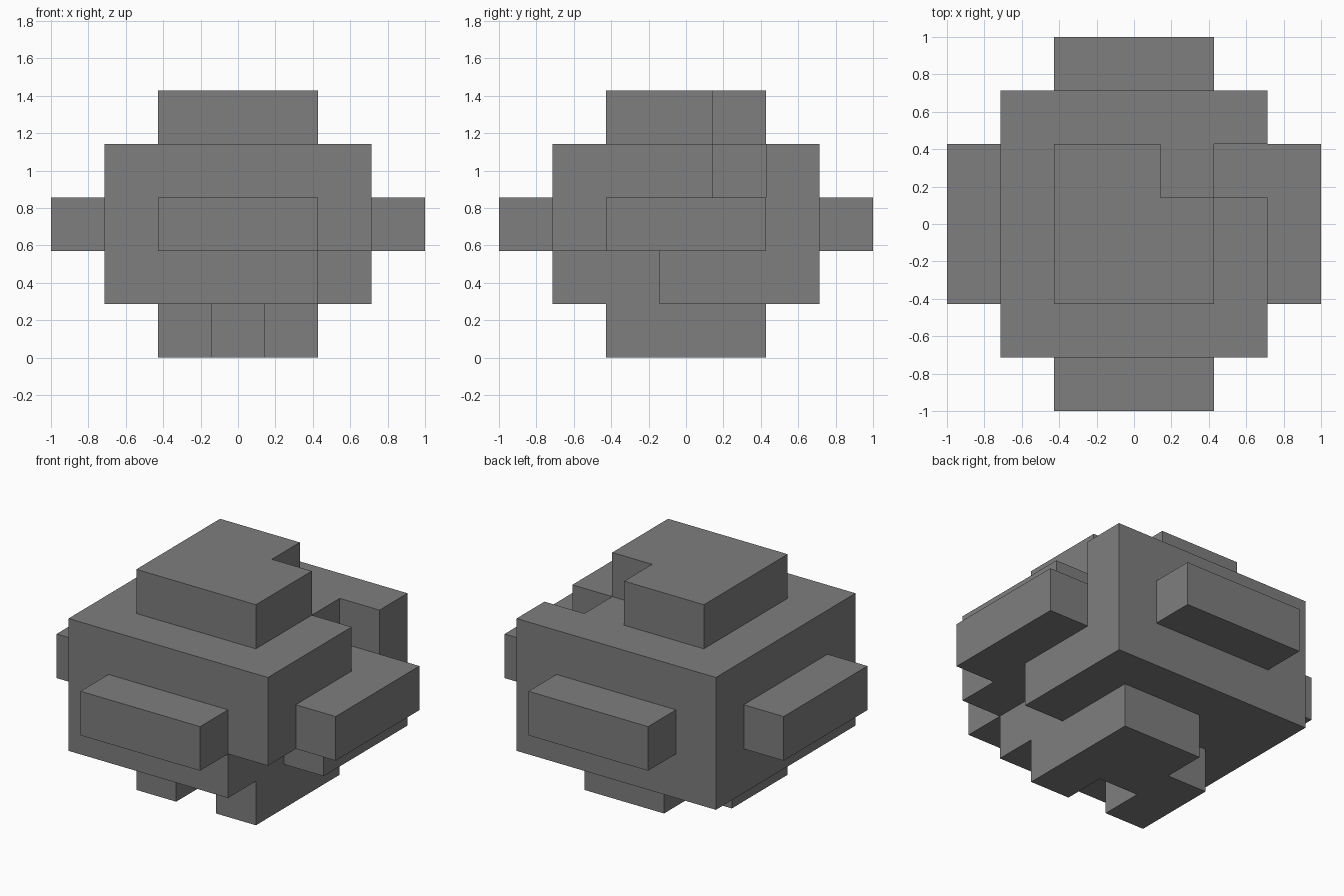
import bpy
import bmesh
from mathutils import Vector

if "Cube" in bpy.data.objects:
    bpy.data.objects.remove(bpy.data.objects["Cube"])

UNIT = 2 / 7  # edge of one cube cell


def cells(hx, hy, z0, z1):
    """Grid cells within +-hx, +-hy and layers z0..z1."""
    return {(x, y, z) for x in range(-hx, hx + 1)
            for y in range(-hy, hy + 1) for z in range(z0, z1 + 1)}


# Solid: wide core, top cap and base, and two crossing bars for the side arms
solid = cells(2, 2, 1, 3) | cells(1, 1, 0, 4) | cells(3, 1, 2, 2) | cells(1, 3, 2, 2)

# Missing cells: cap corner, right shoulder, lower right corner, base notches
solid -= {(1, 1, 4), (2, 1, 3), (2, -1, 1), (2, -2, 1), (0, -1, 0), (-1, 1, 0)}

# Outer skin: one quad wherever a filled cell meets an empty one
bm = bmesh.new()
for cell in sorted(solid):
    centre = Vector((cell[0], cell[1], cell[2] + 0.5))
    for axis in range(3):
        for sign in (-1, 1):
            n = Vector((0, 0, 0))
            n[axis] = sign
            if tuple(c + int(d) for c, d in zip(cell, n)) in solid:
                continue
            u = Vector((0, 0, 0))
            u[(axis + 1) % 3] = 1
            v = n.cross(u)
            quad = [(-1, -1), (1, -1), (1, 1), (-1, 1)]
            bm.faces.new([bm.verts.new((centre + (n + u * a + v * b) / 2) * UNIT)
                          for a, b in quad])
bmesh.ops.remove_doubles(bm, verts=bm.verts, dist=0.001)
bmesh.ops.recalc_face_normals(bm, faces=bm.faces)

mesh = bpy.data.meshes.new("stepped_block")
bm.to_mesh(mesh)
bm.free()

# Plain grey
grey = bpy.data.materials.new("mid_grey")
grey.diffuse_color = (0.21, 0.21, 0.21, 1)
grey.use_nodes = True
grey.node_tree.nodes["Principled BSDF"].inputs["Base Color"].default_value = grey.diffuse_color
mesh.materials.append(grey)
bpy.context.collection.objects.link(bpy.data.objects.new("stepped_block", mesh))
